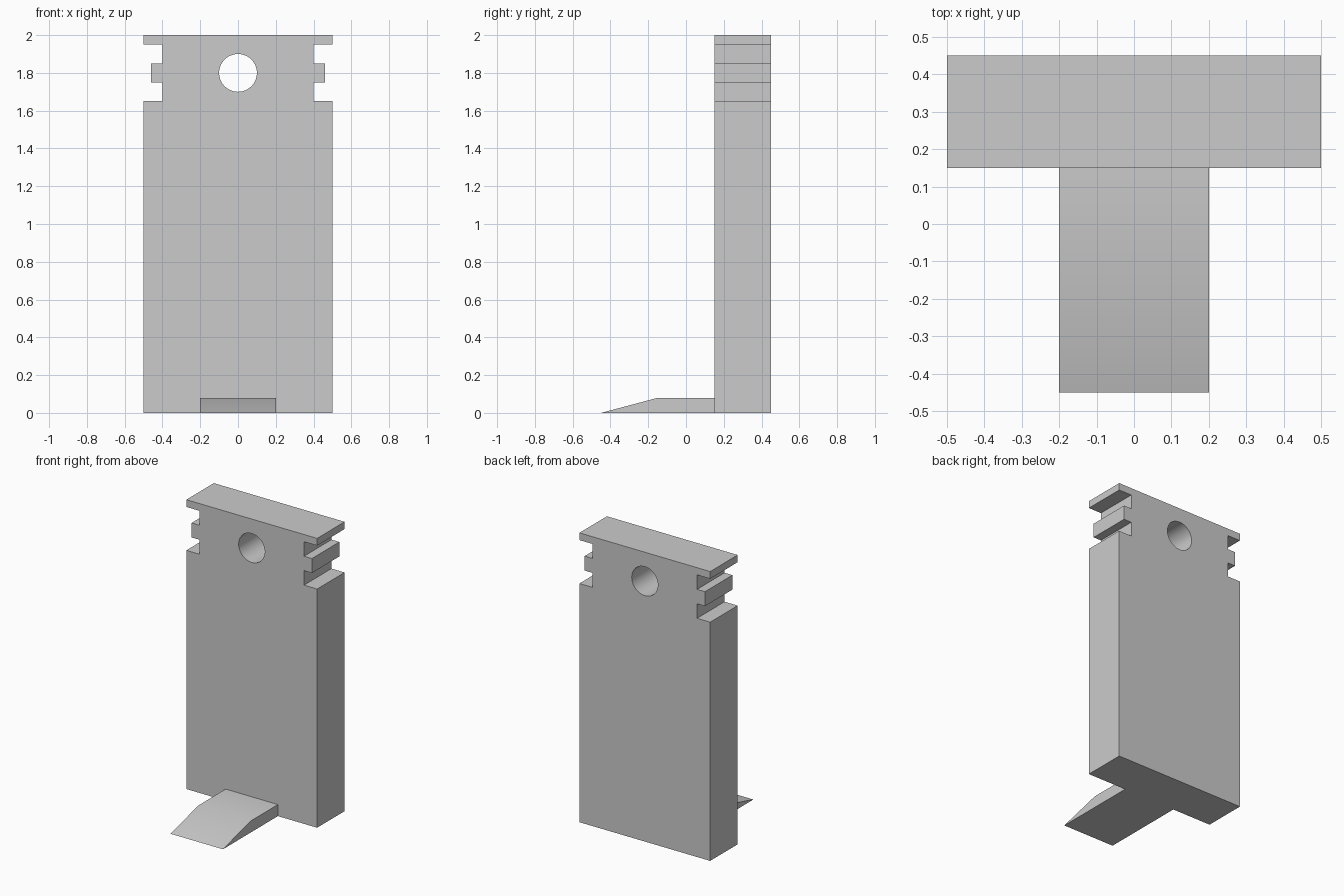
import bpy, bmesh, math
from mathutils import Vector

cube = bpy.data.objects.get("Cube")
if cube:
    bpy.data.objects.remove(cube, do_unlink=True)

# Single plain grey
grey = bpy.data.materials.new("light_grey")
grey.use_nodes = True
colour = (0.6, 0.6, 0.6, 1)
grey.diffuse_color = colour
grey.node_tree.nodes["Principled BSDF"].inputs["Base Color"].default_value = colour


def extrude_profile(name, points, direction):
    """Make a solid by sweeping a closed 3D outline along a direction."""
    bm = bmesh.new()
    face = bm.faces.new([bm.verts.new(p) for p in points])
    result = bmesh.ops.extrude_face_region(bm, geom=[face], use_keep_orig=True)
    moved = [g for g in result["geom"] if isinstance(g, bmesh.types.BMVert)]
    bmesh.ops.translate(bm, verts=moved, vec=Vector(direction))
    bmesh.ops.recalc_face_normals(bm, faces=bm.faces)
    mesh = bpy.data.meshes.new(name)
    bm.to_mesh(mesh)
    bm.free()
    mesh.materials.append(grey)
    obj = bpy.data.objects.new(name, mesh)
    bpy.context.collection.objects.link(obj)
    return obj


def activate(obj):
    bpy.ops.object.select_all(action='DESELECT')
    obj.select_set(True)
    bpy.context.view_layer.objects.active = obj


FRONT, BACK = 0.15, 0.45

# Upright slab: notched side outline, mirrored to the other side
side = [(0.5, 0), (0.5, 1.65), (0.4, 1.65), (0.4, 1.75), (0.46, 1.75),
        (0.46, 1.85), (0.4, 1.85), (0.4, 1.95), (0.5, 1.95), (0.5, 2)]
outline = side + [(-x, z) for x, z in reversed(side)]
slab = extrude_profile("upright_slab", [(x, FRONT, z) for x, z in outline],
                       (0, BACK - FRONT, 0))

# Round hole through the top of the slab
bpy.ops.mesh.primitive_cylinder_add(vertices=64, radius=0.1, depth=1,
                                    location=(0, 0.3, 1.8),
                                    rotation=(math.pi / 2, 0, 0))
cutter = bpy.context.object
cutter.name = "hole_cutter"
cutter.hide_render = True
cutter.data.materials.append(grey)
cut = slab.modifiers.new("hole", 'BOOLEAN')
cut.operation = 'DIFFERENCE'
cut.solver = 'EXACT'
cut.object = cutter
activate(slab)
bpy.ops.object.modifier_apply(modifier=cut.name)
bpy.data.objects.remove(cutter, do_unlink=True)

# Wedge foot with a ramp at the front
wedge = [(-0.45, 0), (FRONT, 0), (FRONT, 0.08), (-0.15, 0.08)]
foot = extrude_profile("wedge_foot", [(-0.2, y, z) for y, z in wedge], (0.4, 0, 0))

# Smooth the hole wall and the gentle bend of the ramp
for obj in (slab, foot):
    activate(obj)
    bpy.ops.object.shade_smooth_by_angle(angle=math.radians(30))
